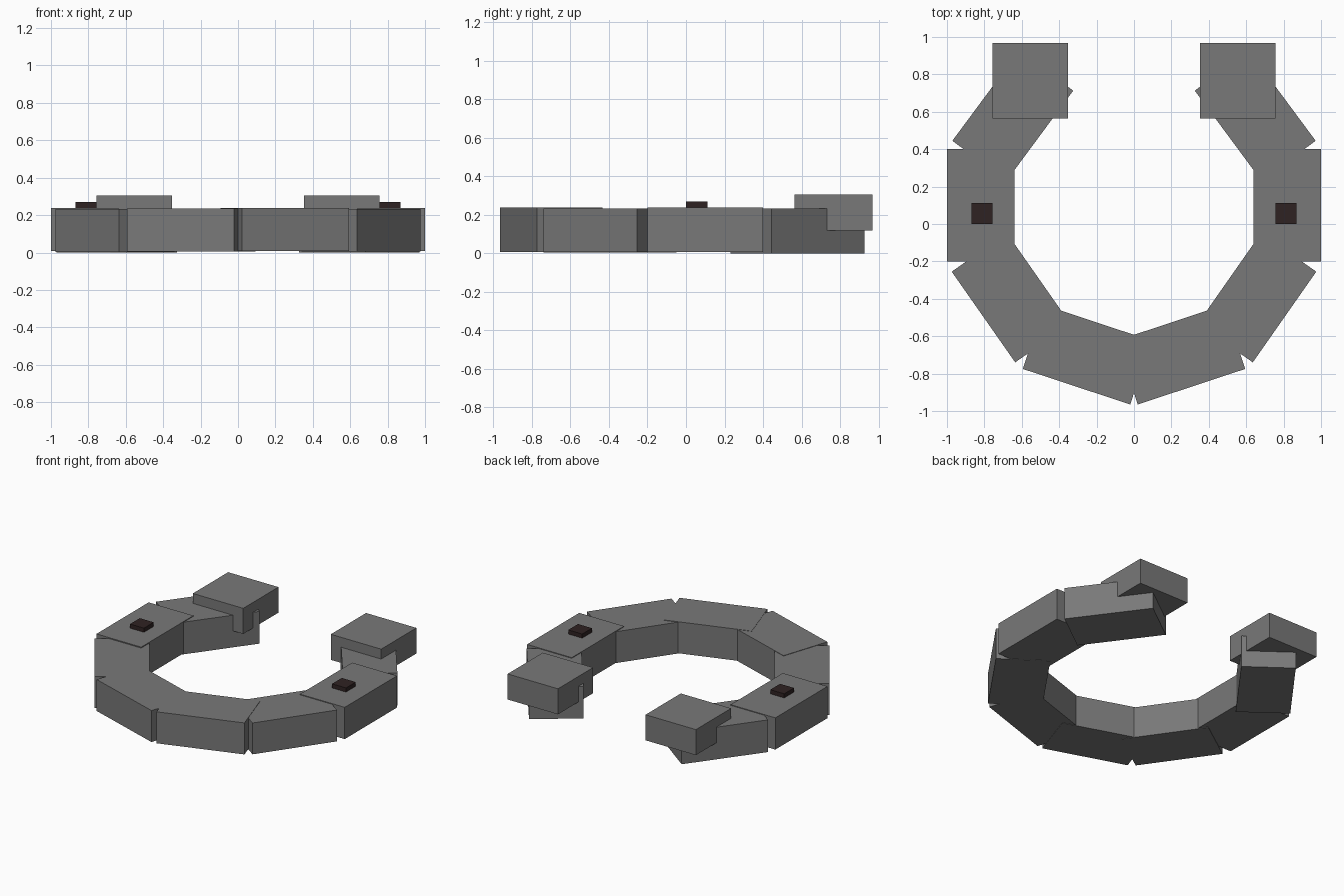
import bpy
from math import radians

if "Cube" in bpy.data.objects:
    bpy.data.objects.remove(bpy.data.objects["Cube"])


def material(name, rgb):
    m = bpy.data.materials.new(name)
    m.diffuse_color = (*rgb, 1)
    m.use_nodes = True
    m.node_tree.nodes["Principled BSDF"].inputs["Base Color"].default_value = m.diffuse_color
    return m


GREY = material("iron grey", (0.19, 0.19, 0.19))
DARK = material("dark brown", (0.028, 0.016, 0.016))


def box(name, centre, size, z0, z1, angle, mat):
    bpy.ops.mesh.primitive_cube_add(
        size=1, location=(centre[0], centre[1], (z0 + z1) / 2),
        rotation=(0, 0, radians(angle)))
    ob = bpy.context.object
    ob.name = name
    ob.scale = (size[0], size[1], z1 - z0)
    bpy.ops.object.transform_apply(location=False, rotation=False, scale=True)
    ob.data.materials.append(mat)


for side, s in (("right", 1), ("left", -1)):
    d = 0.002 if s > 0 else 0.0   # tiny height offset keeps overlapping tops apart
    # curved body of straight overlapping segments
    box(f"{side}_front_segment", (s * 0.251, -0.699), (0.605, 0.36),
        0.006 + d, 0.235 + d, s * 18.3, GREY)
    box(f"{side}_front_corner_segment", (s * 0.6575, -0.394), (0.592, 0.36),
        0.004 + d, 0.232 + d, s * 55, GREY)
    box(f"{side}_side_segment", (s * 0.819, 0.1), (0.36, 0.6),
        0.008, 0.239, 0, GREY)
    box(f"{side}_back_segment", (s * 0.648, 0.579), (0.6, 0.36),
        0.0, 0.234, s * 126.5, GREY)
    # raised end block
    box(f"{side}_end_block", (s * 0.555, 0.766), (0.405, 0.405),
        0.12, 0.306, 0, GREY)
    # small dark nail head
    box(f"{side}_nail", (s * 0.813, 0.056), (0.112, 0.112),
        0.2, 0.269, 0, DARK)
